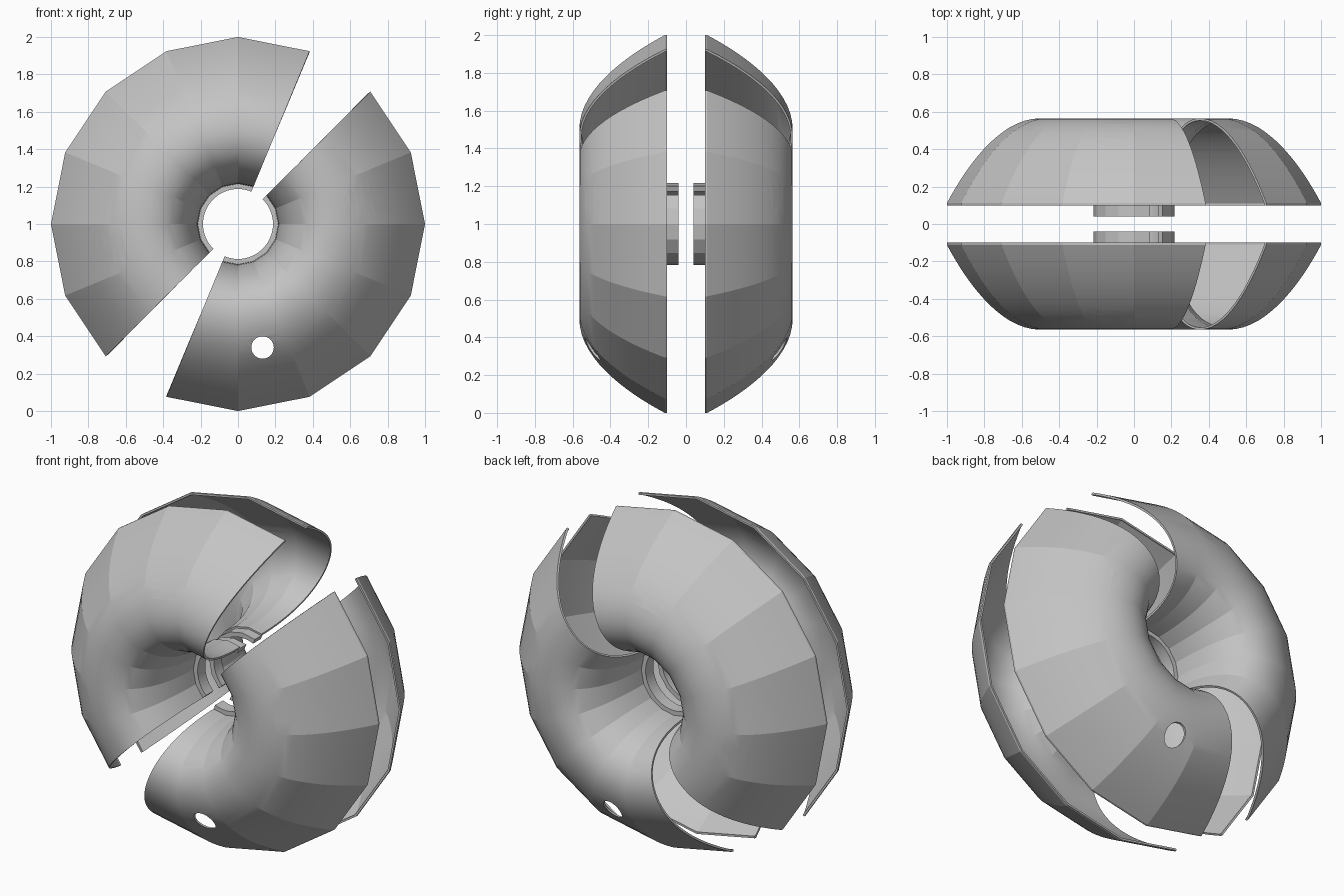
import bpy
import bmesh
import math
from mathutils import Vector
from mathutils.geometry import interpolate_bezier

STEP = math.radians(22.5)
SECTORS = 7
THICK = 0.012

if "Cube" in bpy.data.objects:
    bpy.data.objects.remove(bpy.data.objects["Cube"])

grey = bpy.data.materials.new("plain_grey")
grey.use_nodes = True
grey.diffuse_color = (0.55, 0.55, 0.55, 1)
grey.node_tree.nodes["Principled BSDF"].inputs["Base Color"].default_value = (0.55, 0.55, 0.55, 1)


def ring_point(radius, angle, y):
    return Vector((radius * math.cos(angle), y, 1 + radius * math.sin(angle)))


def finish(bm, name):
    bmesh.ops.recalc_face_normals(bm, faces=bm.faces)
    mesh = bpy.data.meshes.new(name)
    bm.to_mesh(mesh)
    bm.free()
    mesh.materials.append(grey)
    obj = bpy.data.objects.new(name, mesh)
    bpy.context.collection.objects.link(obj)
    return obj


def activate(obj):
    bpy.ops.object.select_all(action="DESELECT")
    obj.select_set(True)
    bpy.context.view_layer.objects.active = obj


def curve(points, count):
    return interpolate_bezier(*[Vector(p) for p in points], count)


# Half-tube cross-section as (radius, depth): rim band, outer slope, inner wall
outer = curve([(1, 0.112), (0.90, 0.30), (0.72, 0.565), (0.5, 0.565)], 16)
inner = curve([(0.5, 0.565), (0.33, 0.565), (0.215, 0.4), (0.215, 0.1)], 16)
profile = [Vector((1, 0.1, 0))] + outer + inner[1:]


def hole_cutter(angle, side):
    """Round drill running along y."""
    bm = bmesh.new()
    bmesh.ops.create_cone(bm, cap_ends=True, segments=32, radius1=0.06, radius2=0.06, depth=0.5)
    centre = ring_point(0.673, angle, side * 0.55)
    for v in bm.verts:
        v.co = Vector((v.co.x, v.co.z, v.co.y)) + centre
    cutter = finish(bm, "hole_cutter")
    cutter.hide_render = True
    return cutter


def shell(name, start, side):
    """Faceted half-tube sector with two round holes."""
    bm = bmesh.new()
    rows = [[bm.verts.new(ring_point(p.x, start + i * STEP, side * p.y)) for p in profile]
            for i in range(SECTORS + 1)]
    for a, b in zip(rows, rows[1:]):
        for j in range(len(profile) - 1):
            bm.faces.new((a[j], a[j + 1], b[j + 1], b[j]))
    # Point the skin outward, then thicken it toward the inside
    bmesh.ops.recalc_face_normals(bm, faces=bm.faces)
    crest = max(bm.faces, key=lambda f: side * f.calc_center_median().y)
    flip = crest.normal.y * side < 0
    obj = finish(bm, name)
    if flip:
        obj.data.flip_normals()
    solid = obj.modifiers.new("thickness", "SOLIDIFY")
    solid.thickness = THICK
    solid.offset = -1
    activate(obj)
    bpy.ops.object.modifier_apply(modifier=solid.name)
    for sector in (1.5, 5.5):
        cutter = hole_cutter(start + sector * STEP, side)
        cut = obj.modifiers.new("hole", "BOOLEAN")
        cut.operation = "DIFFERENCE"
        cut.solver = "EXACT"
        cut.object = cutter
        activate(obj)
        bpy.ops.object.modifier_apply(modifier=cut.name)
        bpy.data.objects.remove(cutter)
    activate(obj)
    bpy.ops.object.shade_smooth_by_angle(angle=math.radians(12))


def collar(name, start, side):
    """Hub band: faceted outside, round inside."""
    fine = 4
    bm = bmesh.new()
    rows = []
    for i in range(SECTORS * fine + 1):
        angle = start + i * STEP / fine
        off = (i % fine) * STEP / fine - STEP / 2
        rim = 0.217 * math.cos(STEP / 2) / math.cos(off)
        rows.append([bm.verts.new(ring_point(r, angle, side * y))
                     for r, y in ((rim, 0.04), (rim, 0.112), (0.187, 0.112), (0.187, 0.04))])
    for a, b in zip(rows, rows[1:]):
        for j in range(4):
            k = (j + 1) % 4
            bm.faces.new((a[j], a[k], b[k], b[j]))
    bm.faces.new(rows[0])
    bm.faces.new(rows[-1])
    obj = finish(bm, name)
    activate(obj)
    bpy.ops.object.shade_smooth_by_angle(angle=math.radians(12))


# Two sectors on each side, separated by two open gaps
for side, side_name in ((-1, "front"), (1, "back")):
    for start, half in ((3 * STEP, "right"), (11 * STEP, "left")):
        shell(f"{side_name}_{half}_shell", start, side)
        collar(f"{side_name}_{half}_collar", start, side)
